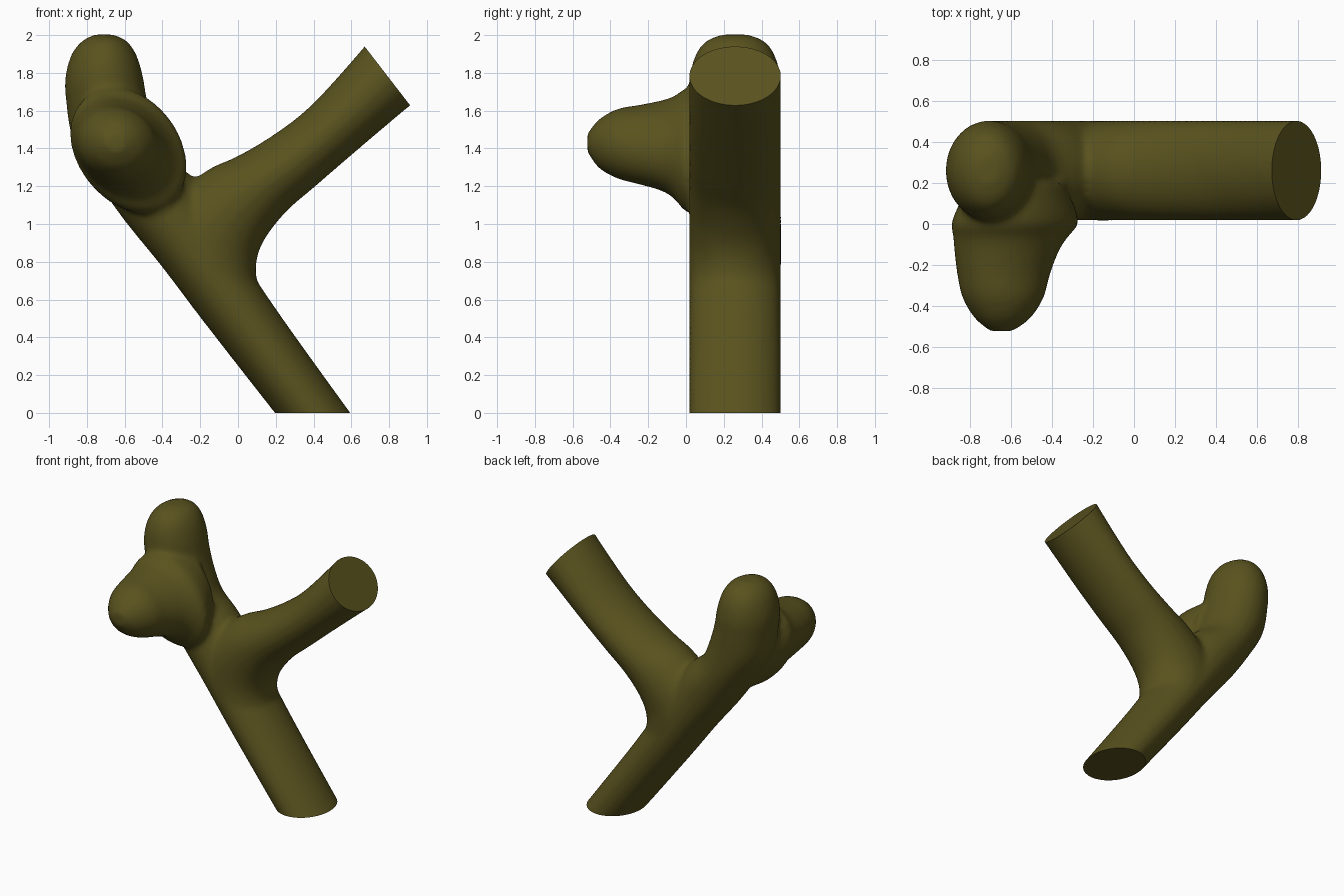
import bpy, bmesh, math
from mathutils import Vector

if "Cube" in bpy.data.objects:
    bpy.data.objects.remove(bpy.data.objects["Cube"])

STEPS, SIDES = 5, 40


def limb(bm, sections):
    """Loft ellipses; each section is (edge point, opposite edge point, cross half-width vector)."""
    secs = [tuple(Vector(v) for v in s) for s in sections]
    rings = []
    for i in range(len(secs) - 1):
        k = [secs[max(i - 1, 0)], secs[i], secs[i + 1], secs[min(i + 2, len(secs) - 1)]]
        for j in range(STEPS + (i == len(secs) - 2)):
            t = j / STEPS
            p, q, v = [0.5 * (2 * b + (c - a) * t + (2 * a - 5 * b + 4 * c - d) * t * t
                              + (3 * b - a - 3 * c + d) * t ** 3) for a, b, c, d in zip(*k)]
            mid, u = (p + q) / 2, (q - p) / 2
            rings.append([bm.verts.new(mid + u * math.cos(w) + v * math.sin(w))
                          for w in (2 * math.pi * n / SIDES for n in range(SIDES))])
    faces = [bm.faces.new(rings[0]), bm.faces.new(rings[-1])]
    for a, b in zip(rings, rings[1:]):
        for n in range(SIDES):
            m = (n + 1) % SIDES
            faces.append(bm.faces.new((a[n], a[m], b[m], b[n])))
    bmesh.ops.recalc_face_normals(bm, faces=faces)


def flat(x1, z1, x2, z2, h=0.243):
    """Section of a limb that runs in the y = 0.26 plane."""
    return (x1, 0.26, z1), (x2, 0.26, z2), (0, h, 0)


def knob(y, x1, z1, x2, z2, h):
    """Section of the forward stub."""
    return (x1, y, z1), (x2, y, z2), (0, 0, h)


bm = bmesh.new()
# trunk bending up into the round-topped left fork
limb(bm, [flat(0.36, -0.2, 0.74, -0.2), flat(0.195, 0, 0.595, 0), flat(-0.18, 0.48, 0.215, 0.53),
          flat(-0.4, 0.77, -0.03, 0.9), flat(-0.61, 1.03, -0.22, 1.22), flat(-0.76, 1.25, -0.37, 1.36),
          flat(-0.875, 1.45, -0.43, 1.49), flat(-0.91, 1.65, -0.48, 1.65),
          flat(-0.915, 1.77, -0.505, 1.79, 0.24), flat(-0.885, 1.89, -0.54, 1.9, 0.21),
          flat(-0.83, 1.965, -0.59, 1.97, 0.155), flat(-0.76, 2.003, -0.66, 2.003, 0.07)])
# right fork, spreading into the trunk
limb(bm, [flat(-0.3, 0.72, 0.18, 0.56, 0.235), flat(-0.42, 0.9, 0.115, 0.66), flat(-0.38, 1.1, 0.095, 0.77),
          flat(-0.17, 1.28, 0.13, 0.9), flat(0, 1.36, 0.25, 1.06), flat(0.2, 1.48, 0.41, 1.2),
          flat(0.4, 1.64, 0.63, 1.39), flat(0.67, 1.94, 0.915, 1.63), flat(0.83, 2.14, 1.07, 1.75)])
# forward stub
limb(bm, [knob(0.2, -0.8, 1.45, -0.34, 1.34, 0.3), knob(0.02, -0.885, 1.48, -0.27, 1.3, 0.32),
          knob(-0.06, -0.88, 1.47, -0.32, 1.34, 0.265), knob(-0.13, -0.875, 1.46, -0.365, 1.37, 0.235),
          knob(-0.25, -0.86, 1.45, -0.41, 1.39, 0.208), knob(-0.36, -0.835, 1.44, -0.44, 1.41, 0.185),
          knob(-0.46, -0.775, 1.43, -0.505, 1.42, 0.13), knob(-0.522, -0.7, 1.43, -0.59, 1.43, 0.05)])
mesh = bpy.data.meshes.new("forked_branch")
bm.to_mesh(mesh)
bm.free()
branch = bpy.data.objects.new("forked_branch", mesh)
bpy.context.collection.objects.link(branch)

# fuse the limbs and soften the joints
remesh = branch.modifiers.new("fuse", 'REMESH')
remesh.mode = 'VOXEL'
remesh.voxel_size = 0.02
soften = branch.modifiers.new("soften", 'SMOOTH')
soften.factor = 0.5
soften.iterations = 8
bpy.context.view_layer.update()
fused = bpy.data.meshes.new_from_object(branch.evaluated_get(bpy.context.evaluated_depsgraph_get()))
branch.modifiers.clear()
branch.data = fused

# saw the two ends flat
bm = bmesh.new()
bm.from_mesh(fused)
for co, no in (((0, 0, 0), (0, 0, -1)), ((0.79, 0.26, 1.785), (0.79, 0, 0.61))):
    cut = bmesh.ops.bisect_plane(bm, geom=bm.verts[:] + bm.edges[:] + bm.faces[:], dist=1e-5,
                                 plane_co=co, plane_no=no, clear_outer=True)
    rim = [e for e in cut['geom_cut'] if isinstance(e, bmesh.types.BMEdge) and e.is_boundary]
    bmesh.ops.holes_fill(bm, edges=rim, sides=0)
bmesh.ops.recalc_face_normals(bm, faces=bm.faces[:])
bm.to_mesh(fused)
bm.free()

# olive bark
bark = bpy.data.materials.new("olive_bark")
bark.diffuse_color = (0.10, 0.085, 0.013, 1)
bark.use_nodes = True
bark.node_tree.nodes["Principled BSDF"].inputs["Base Color"].default_value = bark.diffuse_color
fused.materials.clear()
fused.materials.append(bark)
bpy.context.view_layer.objects.active = branch
branch.select_set(True)
bpy.ops.object.shade_smooth_by_angle(angle=math.radians(40))
